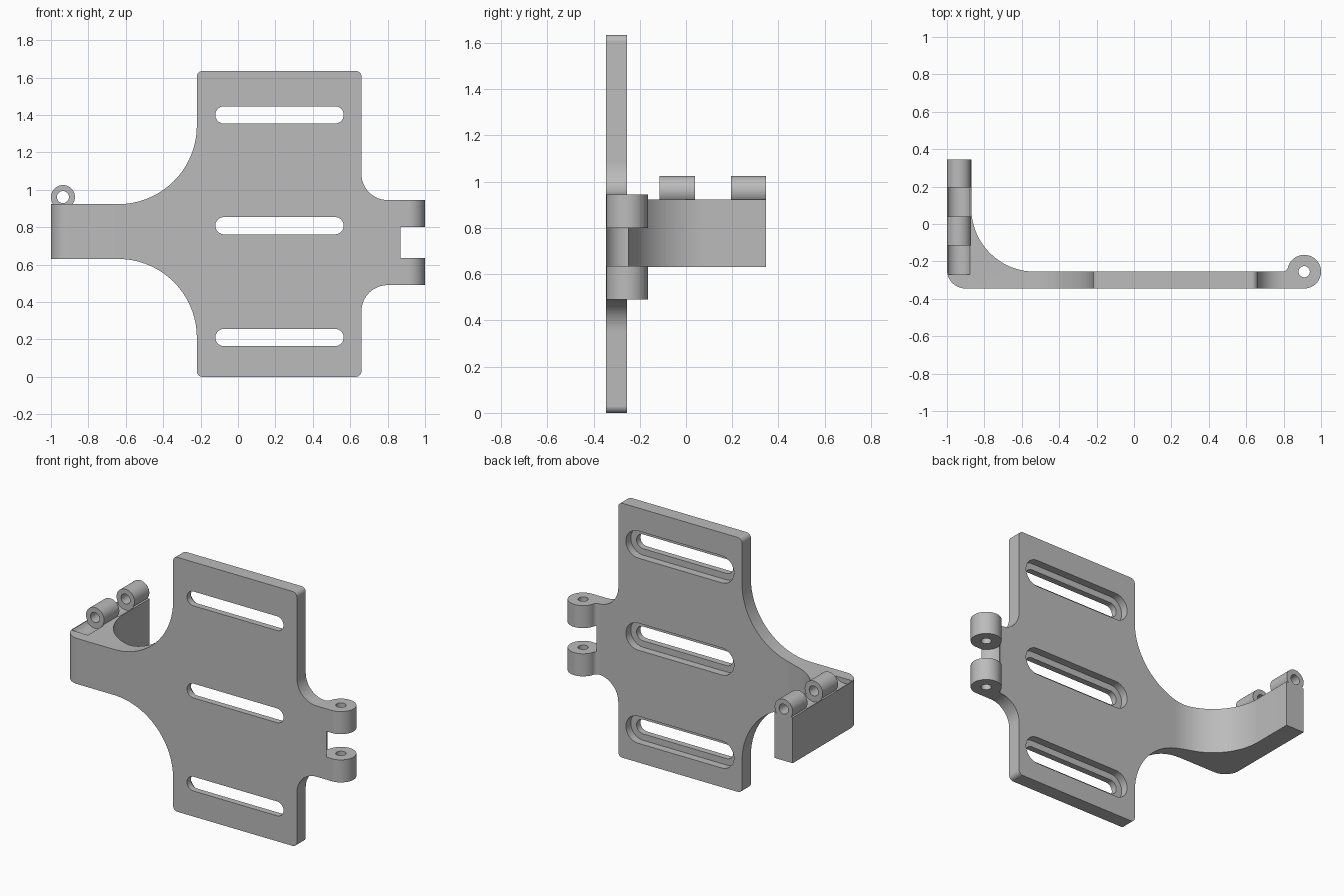
import bpy
import bmesh
from math import radians, cos, sin
from mathutils import Vector

cube = bpy.data.objects.get("Cube")
if cube:
    bpy.data.objects.remove(cube, do_unlink=True)

grey = bpy.data.materials.new("matte_grey")
grey.use_nodes = True
grey.diffuse_color = (0.5, 0.5, 0.5, 1)
grey.node_tree.nodes["Principled BSDF"].inputs["Base Color"].default_value = (0.5, 0.5, 0.5, 1)


def arc(u, v, r, start, end):
    """Points along an arc, angles in degrees."""
    n = max(6, int(abs(end - start) / 5))
    angles = [radians(start + (end - start) * i / n) for i in range(n + 1)]
    return [(u + r * cos(a), v + r * sin(a)) for a in angles]


def disc(u, v, r):
    return arc(u, v, r, 0, 360)[:-1]


def prism(name, outline, axis, low, high):
    """Extrude a closed outline along the y or z axis."""
    bm = bmesh.new()
    if axis == "z":
        points, depth = [(u, v, low) for u, v in outline], Vector((0, 0, high - low))
    else:
        points, depth = [(u, low, v) for u, v in outline], Vector((0, high - low, 0))
    face = bm.faces.new([bm.verts.new(p) for p in points])
    new = bmesh.ops.extrude_face_region(bm, geom=[face])["geom"]
    bmesh.ops.translate(bm, vec=depth, verts=[g for g in new if isinstance(g, bmesh.types.BMVert)])
    bmesh.ops.recalc_face_normals(bm, faces=bm.faces)
    mesh = bpy.data.meshes.new(name)
    bm.to_mesh(mesh)
    bm.free()
    mesh.materials.append(grey)
    obj = bpy.data.objects.new(name, mesh)
    bpy.context.collection.objects.link(obj)
    return obj


def combine(target, tool, operation):
    """Apply a boolean and discard the tool."""
    mod = target.modifiers.new(operation, "BOOLEAN")
    mod.operation, mod.solver, mod.object = operation, "EXACT", tool
    bpy.context.view_layer.objects.active = target
    bpy.ops.object.modifier_apply(modifier=mod.name)
    bpy.data.objects.remove(tool, do_unlink=True)


FRONT, BACK = -0.345, -0.255

# Front silhouette: plate, sweeping arm root and hinge tab
front_outline = (
    arc(-0.19, 0.03, 0.03, 180, 270) + arc(0.63, 0.03, 0.03, 270, 360)
    + arc(0.80, 0.35, 0.14, 180, 90) + [(1.1, 0.49), (1.1, 0.945)]
    + arc(0.80, 1.085, 0.14, 270, 180)
    + arc(0.63, 1.605, 0.03, 0, 90) + arc(-0.19, 1.605, 0.03, 90, 180)
    + arc(-0.64, 1.343, 0.42, 0, -90) + [(-1.1, 0.923), (-1.1, 0.63)]
    + arc(-0.64, 0.21, 0.42, 90, 0)
)
# Plan silhouette: bent arm, plate thickness and hinge barrel
plan_outline = (
    arc(-0.90, FRONT + 0.1, 0.1, 180, 270)
    + arc(0.91, BACK, 0.09, -90, 165.5)
    + arc(0.794, BACK + 0.03, 0.03, -14.5, -90)[1:]
    + arc(-0.53, BACK + 0.34, 0.34, 270, 180)
    + [(-0.87, 0.345), (-1.0, 0.345)]
)
bracket = prism("hinged_bracket", front_outline, "y", -0.6, 0.6)
combine(bracket, prism("plan", plan_outline, "z", -0.1, 1.8), "INTERSECT")

# Hinge gap and pin hole on the tab
combine(bracket, prism("gap", disc(0.91, BACK, 0.0985), "z", 0.635, 0.80), "DIFFERENCE")
combine(bracket, prism("pin", disc(0.91, BACK, 0.03), "z", 0.3, 1.2), "DIFFERENCE")

# Strap slots, stepped wider on the back
for z in (0.21, 0.808, 1.40):
    for r, low, high in ((0.046, -0.5, 0), (0.087, BACK - 0.05, 0)):
        slot = arc(0.519, z, r, -90, 90) + arc(-0.075, z, r, 90, 270)
        combine(bracket, prism("slot", slot, "y", low, high), "DIFFERENCE")

# Clearance grooves on top of the arm
for y in (-0.27, 0.04):
    combine(bracket, prism("groove", disc(-0.936, 0.961, 0.07), "y", y, y + 0.155), "DIFFERENCE")

# Knuckles on top of the arm, with their pin hole
for y, end in ((-0.115, 0.04), (0.195, 0.345)):
    combine(bracket, prism("knuckle", disc(-0.936, 0.961, 0.064), "y", y, end), "UNION")
combine(bracket, prism("arm_pin", disc(-0.936, 0.961, 0.032), "y", -0.2, 0.5), "DIFFERENCE")

bpy.ops.object.select_all(action="DESELECT")
bracket.select_set(True)
bpy.context.view_layer.objects.active = bracket
bpy.ops.object.shade_smooth_by_angle(angle=radians(25))
